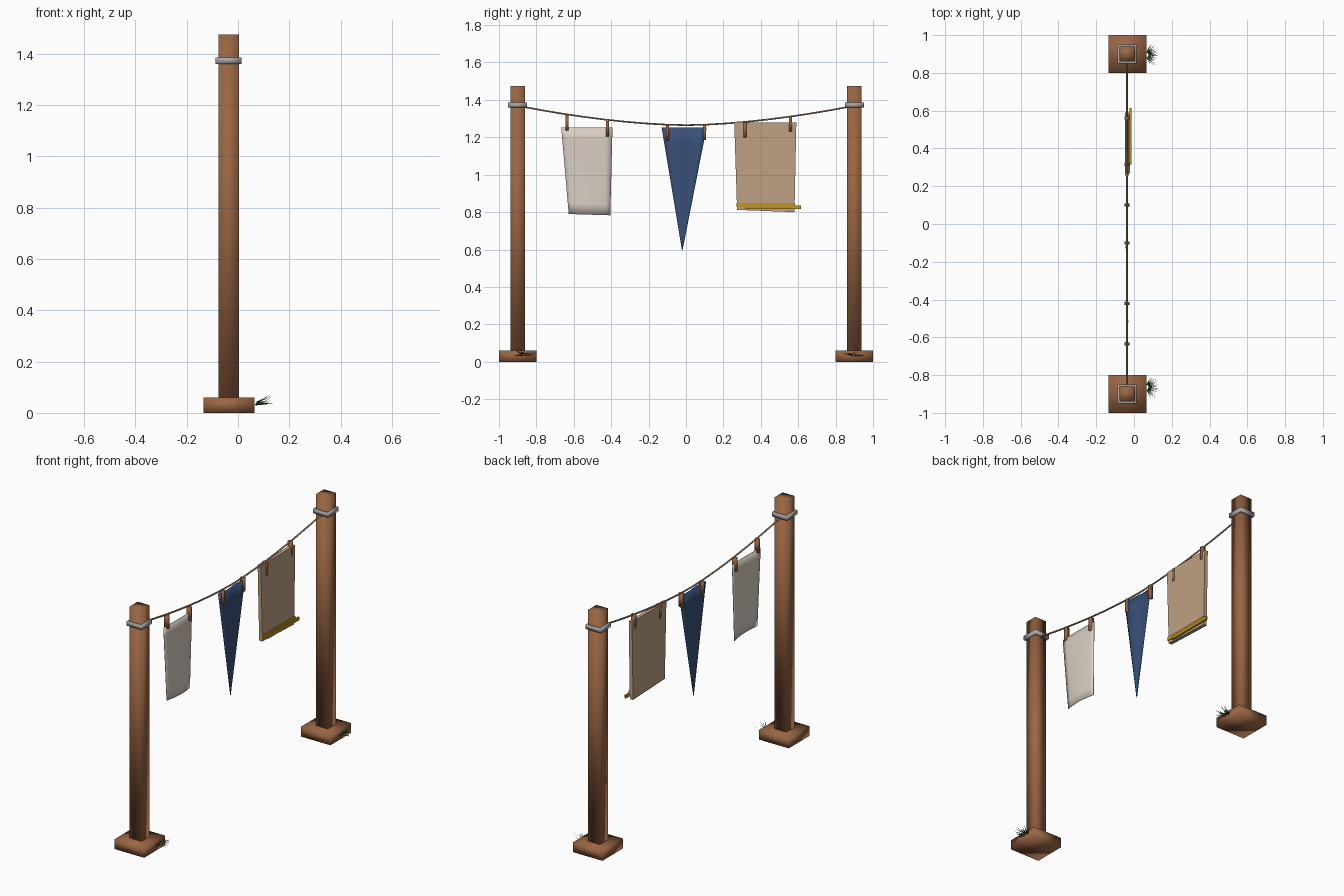
import bpy, bmesh, math, random
from mathutils import Vector

random.seed(4)
cube = bpy.data.objects.get("Cube")
if cube:
    bpy.data.objects.remove(cube, do_unlink=True)

X = -0.037   # plane of the line


def material(name, rgb):
    m = bpy.data.materials.new(name)
    m.use_nodes = True
    m.diffuse_color = (*rgb, 1)
    m.node_tree.nodes["Principled BSDF"].inputs["Base Color"].default_value = (*rgb, 1)
    return m


WOOD = material("brown wood", (0.32, 0.13, 0.055))
ROPE = material("rope", (0.35, 0.24, 0.15))
METAL = material("grey metal", (0.38, 0.38, 0.38))
WHITE = material("off white cloth", (0.70, 0.62, 0.55))
BLUE = material("navy cloth", (0.04, 0.08, 0.19))
TAN = material("tan cloth", (0.52, 0.36, 0.23))
GOLD = material("gold", (0.55, 0.30, 0.02))
GREEN = material("grass green", (0.035, 0.085, 0.018))


def mesh_object(name, verts, faces, mat, smooth=False):
    me = bpy.data.meshes.new(name)
    me.from_pydata(verts, [], faces)
    bm = bmesh.new()
    bm.from_mesh(me)
    bmesh.ops.recalc_face_normals(bm, faces=bm.faces)
    for f in bm.faces:
        f.smooth = smooth
    bm.to_mesh(me)
    bm.free()
    me.materials.append(mat)
    ob = bpy.data.objects.new(name, me)
    bpy.context.collection.objects.link(ob)
    return ob


def prism(name, outline, x0, x1, mat, smooth=False):
    """Extrude a (y, z) outline from x0 to x1."""
    n = len(outline)
    verts = [(x, y, z) for x in (x0, x1) for y, z in outline]
    faces = [tuple(range(n)), tuple(range(n, 2 * n))]
    faces += [(i, (i + 1) % n, (i + 1) % n + n, i + n) for i in range(n)]
    return mesh_object(name, verts, faces, mat, smooth)


def box(name, xs, ys, zs, mat, smooth=False):
    (y0, y1), (z0, z1) = ys, zs
    return prism(name, [(y0, z0), (y1, z0), (y1, z1), (y0, z1)], *xs, mat, smooth)


def cloth(name, top, bottom, mat, bulge):
    """Thin sheet between two (y0, y1, z0, z1) edges, bowed along x."""
    n = 8
    verts = []
    for j in range(n + 1):
        v = j / n
        y0, y1, z0, z1 = (a + (b - a) * v for a, b in zip(top, bottom))
        for i in range(n + 1):
            u = i / n
            verts.append((X + bulge(u, v), y0 + (y1 - y0) * u, z0 + (z1 - z0) * u))
    w = n + 1
    faces = [(j * w + i, j * w + i + 1, (j + 1) * w + i + 1, (j + 1) * w + i)
             for j in range(n) for i in range(n)]
    ob = mesh_object(name, verts, faces, mat, True)
    mod = ob.modifiers.new("thickness", "SOLIDIFY")
    mod.thickness = 0.003
    mod.offset = 0
    return ob


# Posts, footings, collars and grass
for side, label in ((-1, "front"), (1, "back")):
    c = 0.9 * side
    box(label + "_footing", (-0.135, 0.065), (c - 0.1, c + 0.1), (0, 0.06), WOOD, True)
    box(label + "_post", (X - 0.039, X + 0.041), (c - 0.039, c + 0.039), (0.05, 1.475), WOOD, True)

    # Square ring around the post
    ring = [(0.04, 1.36), (0.051, 1.36), (0.051, 1.386), (0.04, 1.386)]
    corners = [(1, 1), (-1, 1), (-1, -1), (1, -1)]
    verts = [(X + a * r, c + b * r, z) for a, b in corners for r, z in ring]
    faces = [(k * 4 + i, k * 4 + (i + 1) % 4, (k + 1) % 4 * 4 + (i + 1) % 4, (k + 1) % 4 * 4 + i)
             for k in range(4) for i in range(4)]
    mesh_object(label + "_collar", verts, faces, METAL, True)

    # Grass blades fanning away from the footing
    verts, faces = [], []
    for i in range(16):
        a = math.radians(-65 + 130 * i / 15)
        length = random.uniform(0.045, 0.065)
        d = Vector((math.cos(a), math.sin(a), random.uniform(-0.1, 0.5)))
        root = Vector((0.062, c + 0.015 - 0.02 * side, random.uniform(0.03, 0.045)))
        root += Vector((d.x, d.y, 0)) * 0.014
        across = Vector((-d.y, d.x, 0.5)).normalized() * 0.003
        k = len(verts)
        verts += [root - across, root + across, root + d * length]
        faces.append((k, k + 1, k + 2))
    mesh_object(label + "_grass", verts, faces, GREEN)

# Sagging line
curve = bpy.data.curves.new("clothes_line", "CURVE")
curve.dimensions = "3D"
curve.bevel_depth = 0.005
curve.bevel_resolution = 1
spline = curve.splines.new("POLY")
spline.points.add(16)
for i, p in enumerate(spline.points):
    y = 0.87 * (i / 8 - 1)
    p.co = (X, y, 1.265 + 0.098 * abs(y / 0.87) ** 1.7, 1)
curve.materials.append(ROPE)
bpy.context.collection.objects.link(bpy.data.objects.new("clothes_line", curve))

# Hanging pieces
cloth("white_sheet", (-0.667, -0.393, 1.252, 1.252), (-0.627, -0.405, 0.79, 0.783), WHITE,
      lambda u, v: 0.008 * math.sin(math.pi * u) * (0.4 + v) - 0.006 * v)
cloth("blue_pennant", (-0.13, 0.11, 1.252, 1.252), (-0.021, -0.019, 0.595, 0.595), BLUE,
      lambda u, v: 0.012 * (u - 0.5) * (1 - v) + 0.007 * math.sin(2 * math.pi * u) * (1 - v))
prism("tan_sheet", [(0.258, 1.28), (0.59, 1.28), (0.58, 0.8), (0.273, 0.812)],
      X - 0.011, X + 0.011, TAN)

# Gold rods at the hem of the tan sheet
box("upper_hem_rod", (X + 0.009, X + 0.017), (0.27, 0.582), (0.828, 0.85), GOLD)
box("lower_hem_rod", (X + 0.012, X + 0.023), (0.315, 0.615), (0.816, 0.835), GOLD)

# Clothes pegs
for i, (y, z) in enumerate([(-0.635, 1.32), (-0.42, 1.288), (-0.1, 1.265),
                            (0.1, 1.268), (0.315, 1.282), (0.56, 1.315)]):
    box(f"peg_{i + 1}", (X - 0.013, X + 0.013), (y - 0.008, y + 0.008), (z - 0.083, z), WOOD, True)
